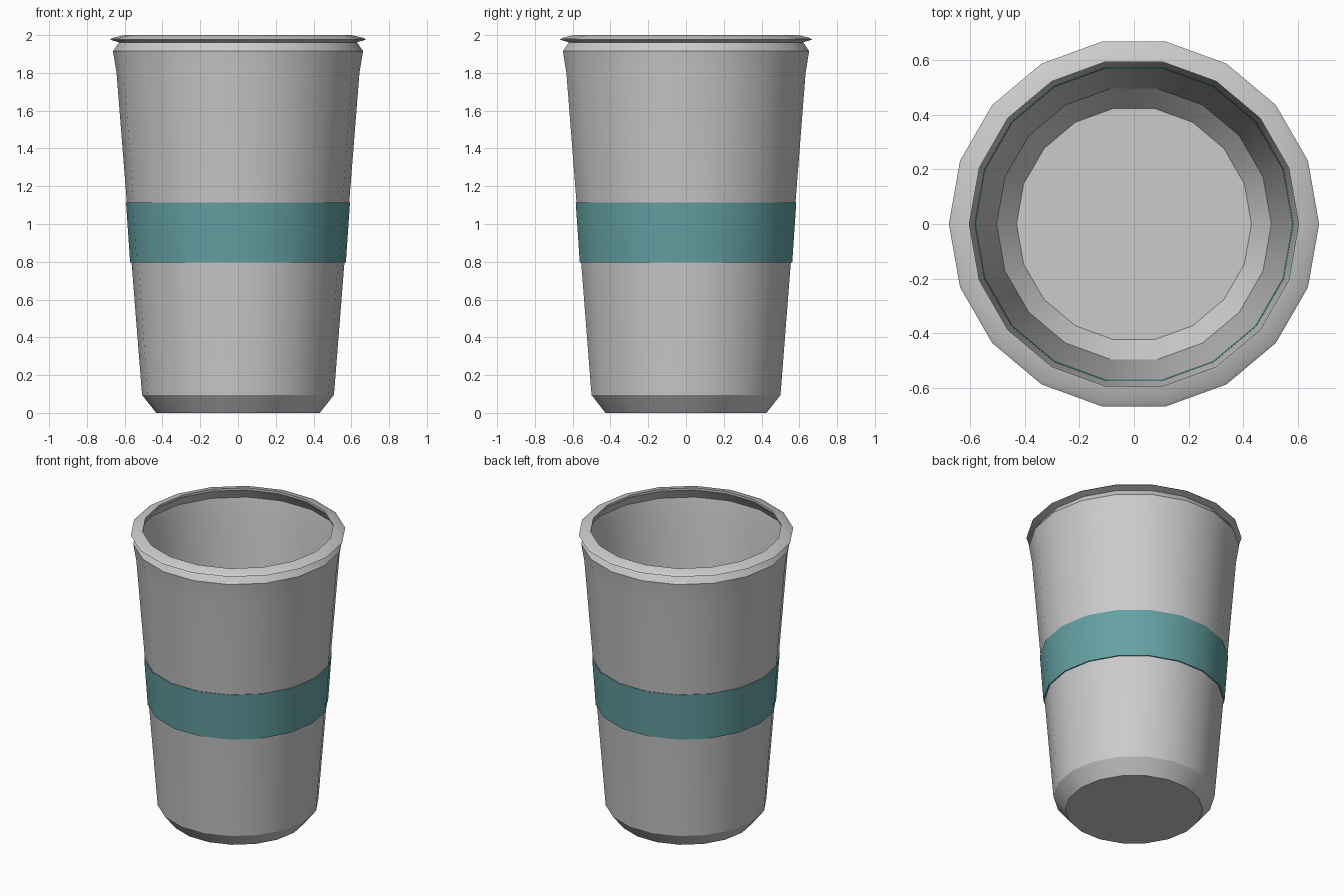
import bpy, bmesh, math

if "Cube" in bpy.data.objects:
    bpy.data.objects.remove(bpy.data.objects["Cube"])

SIDES = 18


def lathe(name, profile, closed=False, color=None):
    """Spin a list of (radius, z) points about z; radius 0 makes a pole."""
    bm = bmesh.new()
    rings = []
    for r, z in profile:
        if r == 0:
            rings.append([bm.verts.new((0, 0, z))] * SIDES)
        else:
            rings.append([bm.verts.new((r * math.cos(2 * math.pi * i / SIDES),
                                        r * math.sin(2 * math.pi * i / SIDES), z))
                          for i in range(SIDES)])
    pairs = list(zip(rings, rings[1:]))
    if closed:
        pairs.append((rings[-1], rings[0]))
    for a, b in pairs:
        for i in range(SIDES):
            j = (i + 1) % SIDES
            bm.faces.new(dict.fromkeys((a[i], a[j], b[j], b[i])))
    bmesh.ops.recalc_face_normals(bm, faces=bm.faces)
    mesh = bpy.data.meshes.new(name)
    bm.to_mesh(mesh)
    bm.free()
    obj = bpy.data.objects.new(name, mesh)
    bpy.context.collection.objects.link(obj)
    if color:
        mat = bpy.data.materials.new(name + "_colour")
        mat.diffuse_color = color
        mat.use_nodes = True
        mat.node_tree.nodes["Principled BSDF"].inputs["Base Color"].default_value = mat.diffuse_color
        mesh.materials.append(mat)
    bpy.ops.object.select_all(action='DESELECT')
    obj.select_set(True)
    bpy.context.view_layer.objects.active = obj
    bpy.ops.object.shade_smooth_by_angle(angle=math.radians(30))
    return obj


# Thin-walled cup with chamfered foot, shoulder and folded lip
lathe("cup_body", [
    (0, 0), (0.433, 0), (0.508, 0.095), (0.643, 1.8), (0.662, 1.915),
    (0.63, 1.962), (0.678, 1.976), (0.665, 1.985), (0.603, 2.0),
    (0.603, 1.985), (0.624, 1.96), (0.655, 1.912), (0.638, 1.8),
    (0.503, 0.097), (0.43, 0.01), (0, 0.01)])

# Coloured sleeve that cuts slightly through the wall
lathe("sleeve_band", [
    (0.571, 0.795), (0.593, 1.115), (0.583, 1.115), (0.561, 0.795)],
    closed=True, color=(0.13, 0.36, 0.37, 1))
